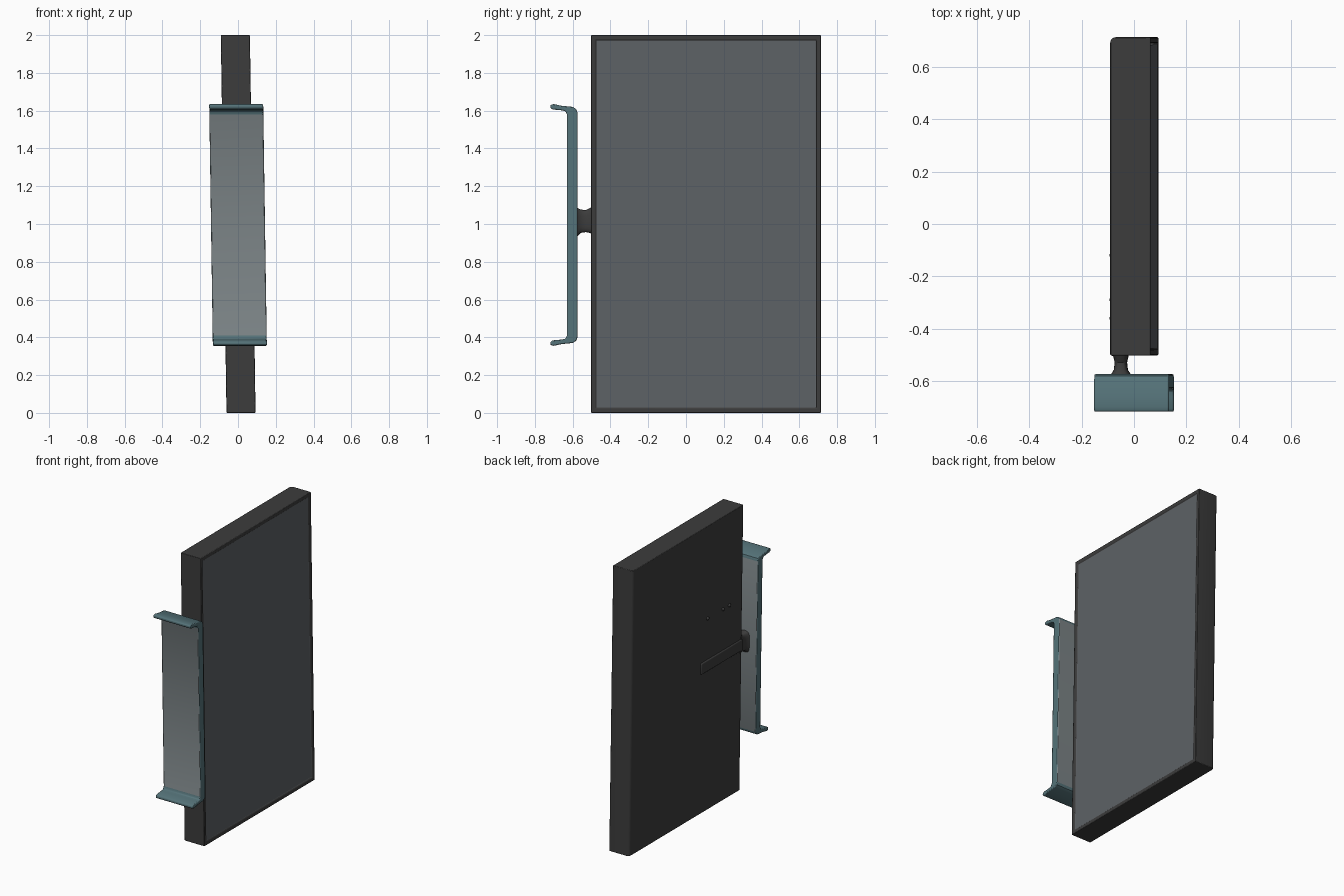
import bpy, bmesh, math

if "Cube" in bpy.data.objects:
    bpy.data.objects.remove(bpy.data.objects["Cube"])

LEAN = -0.015  # the whole model leans slightly to -x as it rises


def material(name, rgb):
    m = bpy.data.materials.new(name)
    m.diffuse_color = (*rgb, 1)
    m.use_nodes = True
    m.node_tree.nodes["Principled BSDF"].inputs["Base Color"].default_value = m.diffuse_color
    return m


dark = material("dark_frame", (0.045, 0.045, 0.045))
screen = material("screen_grey", (0.11, 0.12, 0.13))
teal = material("teal_trim", (0.09, 0.17, 0.19))
plate_grey = material("plate_grey", (0.2, 0.23, 0.24))


def finish(name, bm, mats, bevel=0.0, segments=2):
    for v in bm.verts:
        v.co.x += LEAN * (v.co.z - 1)
    bmesh.ops.recalc_face_normals(bm, faces=bm.faces)
    me = bpy.data.meshes.new(name)
    bm.to_mesh(me)
    bm.free()
    ob = bpy.data.objects.new(name, me)
    bpy.context.collection.objects.link(ob)
    for m in mats:
        me.materials.append(m)
    if bevel:
        mod = ob.modifiers.new("bevel", "BEVEL")
        mod.width, mod.segments = bevel, segments
        mod.limit_method = "ANGLE"
        mod.angle_limit = math.radians(40)
    bpy.ops.object.select_all(action="DESELECT")
    ob.select_set(True)
    bpy.context.view_layer.objects.active = ob
    bpy.ops.object.shade_smooth_by_angle(angle=math.radians(35))
    return ob


def box(x0, x1, y0, y1, z0, z1):
    bm = bmesh.new()
    bmesh.ops.create_cube(bm, size=1)
    for v in bm.verts:
        v.co.x = x1 if v.co.x > 0 else x0
        v.co.y = y1 if v.co.y > 0 else y0
        v.co.z = z1 if v.co.z > 0 else z0
    return bm


# main panel: thin upright slab, shallow recessed face on +x
bm = box(-0.076, 0.078, -0.503, 0.715, 0.0, 2.0)
bm.normal_update()
front = [f for f in bm.faces if f.normal.x > 0.9]
bmesh.ops.inset_region(bm, faces=front, thickness=0.033, depth=0)
bmesh.ops.inset_region(bm, faces=front, thickness=0.006, depth=-0.006)
front[0].material_index = 1
# chamfer the far back vertical edge
back = [e for e in bm.edges if all(v.co.x < -0.05 and v.co.y > 0.7 for v in e.verts)]
bmesh.ops.bevel(bm, geom=back, offset=0.02, segments=3, profile=0.5, affect="EDGES")
finish("panel", bm, [dark, screen], 0.005)

# side plate: C-shaped profile in (y, z), mirrored top to bottom
MID = 0.995
half = [(-0.575, 1.592), (-0.582, 1.609), (-0.6, 1.62), (-0.66, 1.626), (-0.7, 1.635),
        (-0.718, 1.63), (-0.718, 1.614), (-0.705, 1.606), (-0.66, 1.602),
        (-0.638, 1.597), (-0.63, 1.58)]
profile = half + [(y, 2 * MID - z) for y, z in reversed(half)]
bm = bmesh.new()
face = bm.faces.new([bm.verts.new((-0.143, y, z)) for y, z in profile])
ext = bmesh.ops.extrude_face_region(bm, geom=[face])["geom"]
for v in ext:
    if isinstance(v, bmesh.types.BMVert):
        v.co.x = 0.143
for f in bm.faces:
    f.material_index = 0
    c = f.calc_center_median()
    if len(f.verts) == 4 and abs(c.z - MID) < 0.1:
        f.material_index = 1
finish("side_plate", bm, [teal, plate_grey], 0.005)

# neck: rounded sections flaring at the plate and at the panel
# (y, x centre, half width, z centre, half height)
sections = [(-0.59, -0.05, 0.047, 1.01, 0.082), (-0.572, -0.05, 0.036, 1.01, 0.074),
            (-0.558, -0.05, 0.027, 1.015, 0.062), (-0.53, -0.05, 0.024, 1.015, 0.058),
            (-0.515, -0.05, 0.027, 1.018, 0.064), (-0.49, -0.05, 0.034, 1.02, 0.074)]
N = 24
bm = bmesh.new()
rings = []
for y, cx, hw, cz, hh in sections:
    ring = []
    for i in range(N):
        a = 2 * math.pi * i / N
        c, s = math.cos(a), math.sin(a)
        ring.append(bm.verts.new((cx + hw * math.copysign(abs(c) ** 0.6, c), y,
                                  cz + hh * math.copysign(abs(s) ** 0.6, s))))
    rings.append(ring)
for a, b in zip(rings, rings[1:]):
    for i in range(N):
        j = (i + 1) % N
        bm.faces.new((a[i], a[j], b[j], b[i]))
bm.faces.new(rings[0])
bm.faces.new(rings[-1])
finish("neck", bm, [dark])

# low arm running from the neck across the back of the panel
finish("back_arm", box(-0.085, -0.06, -0.507, -0.05, 0.98, 1.06), [dark], 0.008, 3)

# small studs on the back face
for i, y in enumerate((-0.12, -0.29, -0.36)):
    bm = bmesh.new()
    bmesh.ops.create_icosphere(bm, subdivisions=2, radius=0.012)
    for v in bm.verts:
        v.co.x -= 0.077
        v.co.y += y
        v.co.z += 1.35
    finish(f"back_stud_{i + 1}", bm, [dark])
